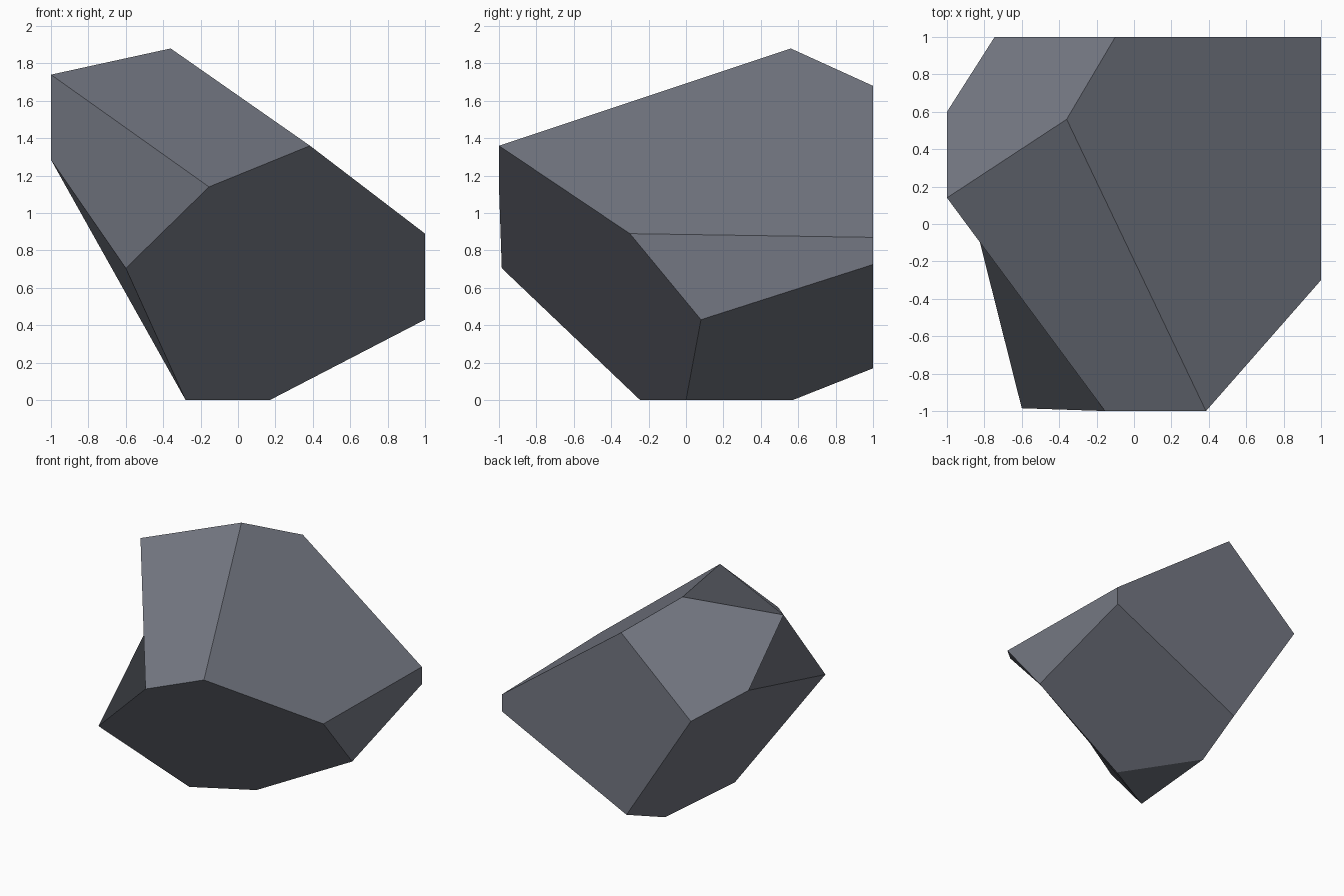
import bpy

if "Cube" in bpy.data.objects:
    bpy.data.objects.remove(bpy.data.objects["Cube"])

# Corner points of the faceted boulder
corners = {
    "A": (-0.36, 0.56, 1.88),   # peak
    "B": (-1.00, 0.14, 1.74),
    "C": (-1.00, 0.60, 1.285),
    "D": (-0.745, 1.00, 1.11),
    "E": (-0.10, 1.00, 1.68),
    "F": (0.385, -1.00, 1.36),
    "G": (-0.155, -1.00, 1.14),
    "H": (-0.60, -0.985, 0.705),
    "I": (1.00, -0.30, 0.89),
    "J": (1.00, 0.08, 0.43),
    "O": (1.00, 1.00, 0.87),
    "P": (1.00, 1.00, 0.725),
    "Q": (-0.15, 1.00, 0.17),
    "R": (-0.205, 0.57, 0.00),  # base triangle R, M, N
    "M": (0.17, 0.00, 0.00),
    "N": (-0.28, -0.245, 0.00),
}

# Each facet is one flat n-gon, listed counter-clockwise from outside
facets = [
    "BGFA",     # top left slope
    "FIOEA",    # top right slope
    "EDCBA",    # back left slope
    "GBCH",     # left side
    "FGHNMJI",  # overhanging front
    "IJPO",     # right side
    "EOPQD",    # back
    "QPJMR",    # lower right
    "RMN",      # base
    "HCDQRN",   # lower left
]

index = {name: i for i, name in enumerate(corners)}
mesh = bpy.data.meshes.new("boulder")
mesh.from_pydata(list(corners.values()), [],
                 [[index[c] for c in facet] for facet in facets])
mesh.update()

# Slate grey stone
stone = bpy.data.materials.new("slate grey stone")
stone.diffuse_color = (0.175, 0.187, 0.226, 1.0)
stone.use_nodes = True
stone.node_tree.nodes["Principled BSDF"].inputs["Base Color"].default_value = stone.diffuse_color
mesh.materials.append(stone)

boulder = bpy.data.objects.new("boulder", mesh)
bpy.context.collection.objects.link(boulder)
